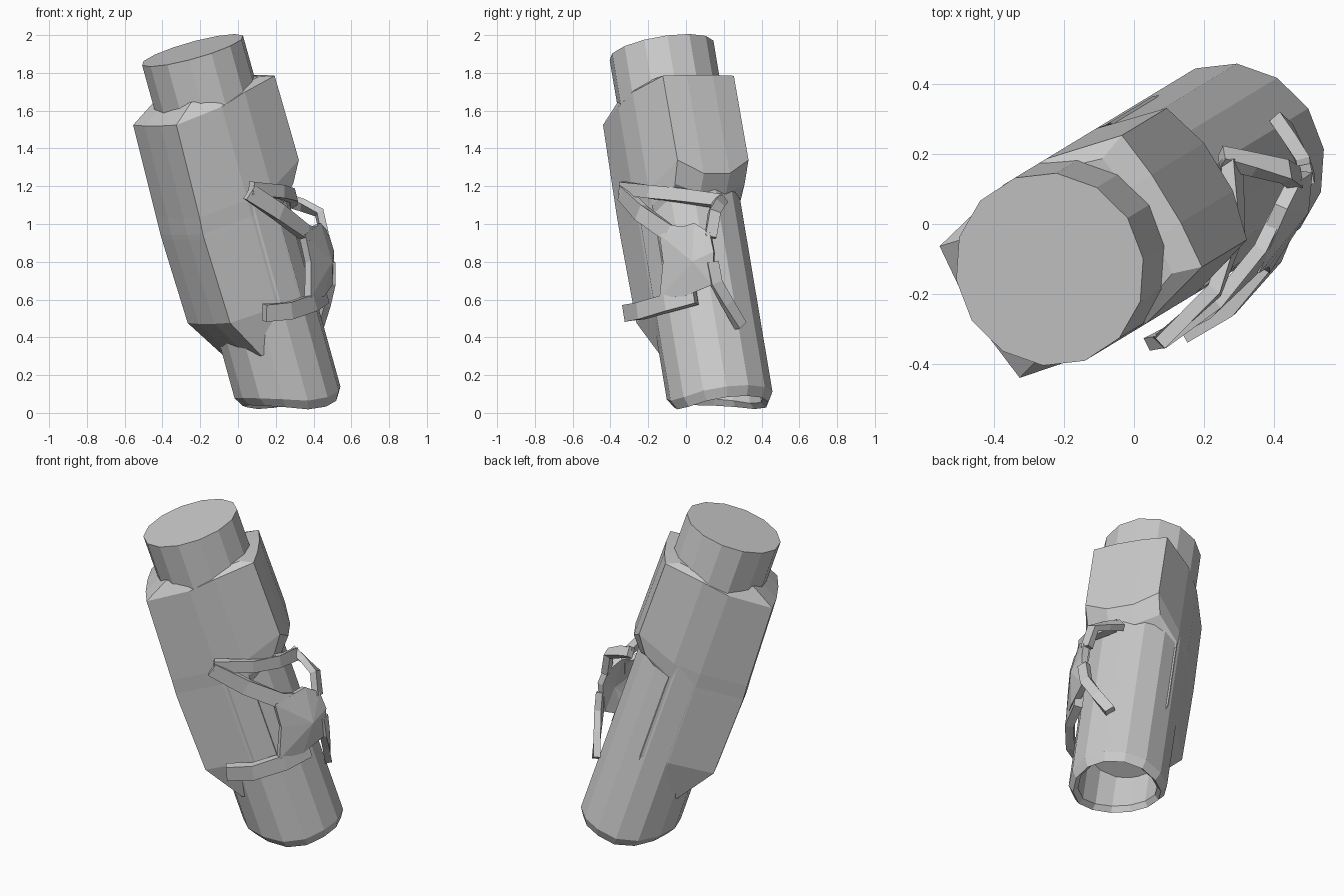
import bpy, bmesh, math
from mathutils import Vector

cube = bpy.data.objects.get("Cube")
if cube:
    bpy.data.objects.remove(cube)

grey = bpy.data.materials.new("plain_grey")
grey.use_nodes = True
grey.diffuse_color = (0.6, 0.6, 0.6, 1)
grey.node_tree.nodes["Principled BSDF"].inputs["Base Color"].default_value = grey.diffuse_color

# Leaning frame: W runs up the tube, U points to the overhanging side, V across
BASE = Vector((0.27, 0.18, 0.08))
W = Vector((-0.264, -0.16, 0.951)).normalized()
V = W.cross(Vector((0.855, 0.52, 0))).normalized()
U = V.cross(W)
LENGTH = 1.934


def angles(sides, start):
    return [math.radians(start) + math.tau * k / sides for k in range(sides)]


def place(u, v, t):
    return BASE + U * u + V * v + W * t


def finish(name, bm):
    bmesh.ops.recalc_face_normals(bm, faces=bm.faces)
    mesh = bpy.data.meshes.new(name)
    bm.to_mesh(mesh)
    bm.free()
    mesh.materials.append(grey)
    obj = bpy.data.objects.new(name, mesh)
    bpy.context.collection.objects.link(obj)
    return obj


def loft(name, rings):
    """Skin a list of equal point rings and cap both ends."""
    bm = bmesh.new()
    loops = [[bm.verts.new(p) for p in ring] for ring in rings]
    for a, b in zip(loops, loops[1:]):
        for i in range(len(a)):
            j = (i + 1) % len(a)
            bm.faces.new((a[i], a[j], b[j], b[i]))
    bm.faces.new(loops[0])
    bm.faces.new(loops[-1])
    return finish(name, bm)


# Inner tube with a wavy, chamfered open foot
def tube_ring(r, t, wavy=False):
    ring = []
    for a in angles(14, 2):
        drop = -0.07 + 0.11 * max(0, -math.cos(a)) if wavy else 0
        ring.append(place(r * math.cos(a), r * math.sin(a), t + drop))
    return ring


loft("inner_tube", [
    tube_ring(0.225, 1.0), tube_ring(0.225, 0.03, True), tube_ring(0.25, 0, True),
    tube_ring(0.28, 0.05, True), tube_ring(0.28, LENGTH)])


# Outer sleeve: flattened ends, with separate reach and height on each side
def sleeve_ring(t_front, front, t_back, back, side=0.27, lift=0):
    ring = []
    for a in angles(12, 15):
        c, s = math.cos(a), math.sin(a)
        reach, t = (back, t_back) if c > 0 else (front, t_front)
        if abs(c) > 0.9:
            u, v = reach, 0.08
        elif abs(c) > 0.5:
            u, v = reach - 0.015, side * 0.8
            t += lift if c > 0 else 0
        else:
            u, v = 0.08, side
            t = (t_front + t_back) / 2 + math.copysign(0.25, c) * (t_back - t_front)
        ring.append(place(math.copysign(u, c), math.copysign(v, s), t))
    return ring


loft("outer_sleeve", [
    sleeve_ring(0.3, 0.22, 0.34, 0.12, 0.24),
    sleeve_ring(0.53, 0.365, 0.53, 0.12),
    sleeve_ring(1.0, 0.38, 1.0, 0.12),
    sleeve_ring(1.03, 0.38, 1.05, 0.265, 0.27, 0.06),
    sleeve_ring(1.12, 0.375, 1.14, 0.335, 0.275, 0.08),
    sleeve_ring(1.63, 0.36, 1.69, 0.33, 0.275),
    sleeve_ring(1.71, 0.22, 1.71, 0.25, 0.24)])


# Straps: rectangular bars swept along a path, facing away from the tube
def strap(name, path, width, thick=0.04):
    pts = [Vector(p) for p in path]
    rings = []
    for i, p in enumerate(pts):
        along = (pts[min(i + 1, len(pts) - 1)] - pts[max(i - 1, 0)]).normalized()
        out = p - BASE
        out -= W * out.dot(W)
        out = (out - along * out.dot(along)).normalized()
        across = along.cross(out) * width / 2
        out = out * thick / 2
        rings.append([p + across + out, p - across + out, p - across - out, p + across - out])
    return loft(name, rings)


strap("upper_strap", [(0.07, -0.34, 1.19), (0.23, -0.19, 1.17),
                      (0.29, -0.02, 1.15), (0.28, 0.18, 1.12)], 0.07)
strap("diagonal_strap", [(0.06, -0.34, 1.17), (0.22, -0.24, 1.06),
                         (0.36, -0.09, 0.95), (0.42, 0.02, 0.93)], 0.09)
strap("lower_strap", [(0.14, -0.31, 0.53), (0.27, -0.24, 0.54),
                      (0.39, -0.1, 0.58), (0.45, 0.05, 0.62)], 0.09, 0.05)
strap("rear_upper_strap", [(0.25, 0.19, 1.13), (0.34, 0.17, 1.1),
                           (0.43, 0.15, 1.06), (0.46, 0.13, 0.93)], 0.06)
strap("rear_lower_strap", [(0.49, 0.14, 0.8), (0.49, 0.16, 0.69),
                           (0.46, 0.22, 0.58), (0.42, 0.29, 0.46)], 0.06)

# Curved guard plate joining the straps
outline = [(0.34, -0.13, 0.94), (0.42, 0.05, 1.0), (0.46, 0.13, 0.95), (0.49, 0.15, 0.85),
           (0.48, 0.14, 0.68), (0.44, 0.0, 0.62), (0.37, -0.13, 0.61), (0.37, -0.11, 0.8)]
bm = bmesh.new()
rim = [bm.verts.new(p) for p in outline]
middle = bm.verts.new((0.48, 0.04, 0.8))
for a, b in zip(rim, rim[1:] + rim[:1]):
    bm.faces.new((a, b, middle))
plate = finish("guard_plate", bm)
solid = plate.modifiers.new("thickness", 'SOLIDIFY')
solid.thickness = 0.04
solid.offset = 0
